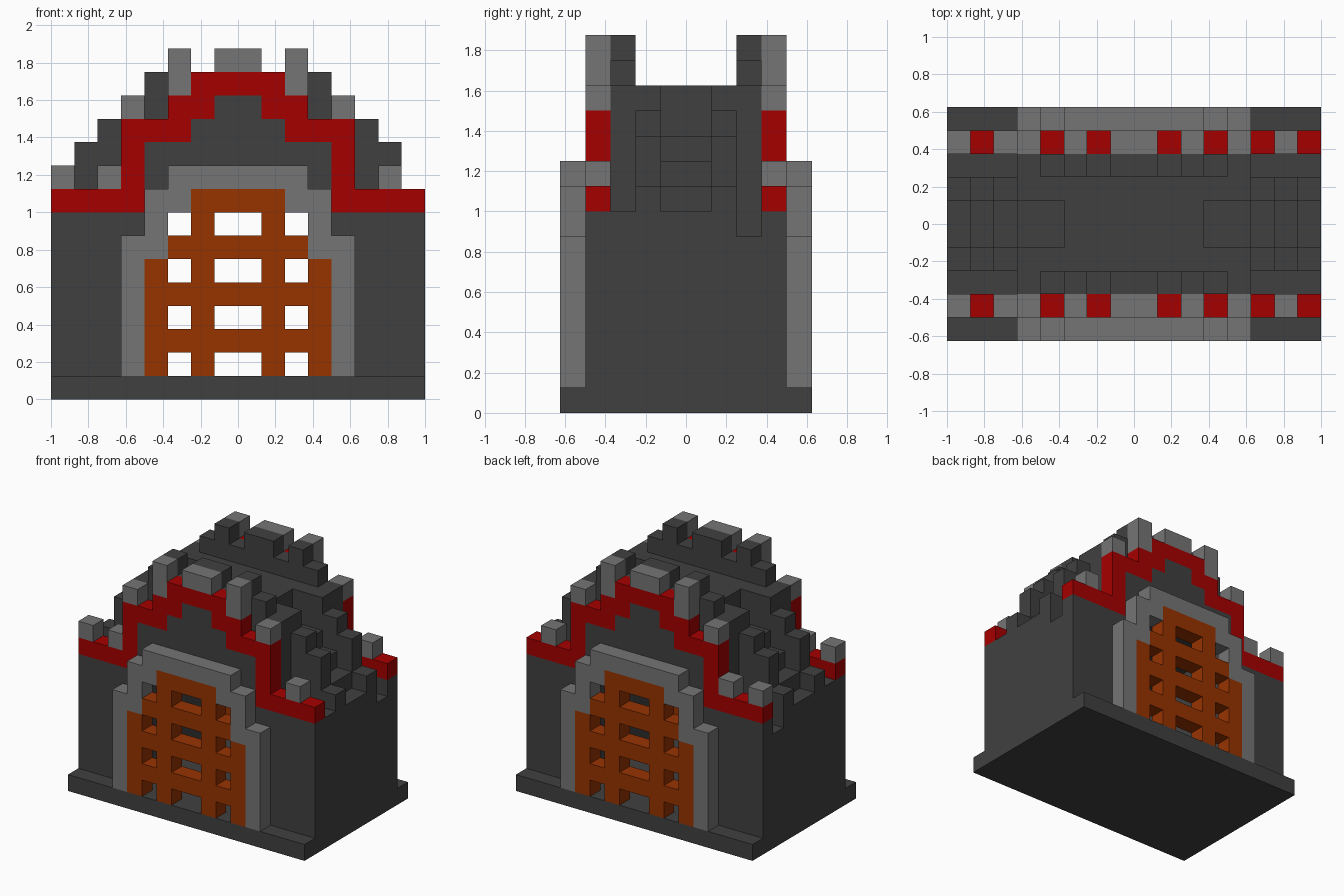
import bpy
import bmesh
from mathutils import Vector

cube = bpy.data.objects.get("Cube")
if cube:
    bpy.data.objects.remove(cube, do_unlink=True)

U = 0.125  # size of one building block


def material(name, rgb):
    mat = bpy.data.materials.new(name)
    mat.use_nodes = True
    mat.diffuse_color = (*rgb, 1)
    mat.node_tree.nodes["Principled BSDF"].inputs["Base Color"].default_value = (*rgb, 1)
    return mat


DARK = material("dark stone", (0.051, 0.051, 0.051))
LIGHT = material("light stone", (0.178, 0.178, 0.178))
RED = material("red trim", (0.38, 0.0, 0.0))
WOOD = material("gate wood", (0.31, 0.033, 0.0))


def cells(columns, y0, y1, mirror=True):
    """Block cells of (x0, x1, z0, z1) columns between two depths, mirrored in x."""
    out = set()
    for x0, x1, z0, z1 in columns:
        for x in range(x0, x1):
            for y in range(y0, y1):
                for z in range(z0, z1):
                    out.add((x, y, z))
                    if mirror:
                        out.add((-x - 1, y, z))
    return out


def both_sides(columns, y0, y1, mirror=True):
    return cells(columns, y0, y1, mirror) | cells(columns, -y1, -y0, mirror)


def build(name, filled, mat):
    """Make the outer skin of a set of cells, merged into large flat faces."""
    bm = bmesh.new()
    verts = {}
    for cell in filled:
        for axis in range(3):
            for side in (0, 1):
                near = list(cell)
                near[axis] += 2 * side - 1
                if tuple(near) in filled:
                    continue
                a, b = (axis + 1) % 3, (axis + 2) % 3
                ring = []
                for da, db in ((0, 0), (1, 0), (1, 1), (0, 1)):
                    p = list(cell)
                    p[axis] += side
                    p[a] += da
                    p[b] += db
                    p = tuple(p)
                    if p not in verts:
                        verts[p] = bm.verts.new(Vector(p) * U)
                    ring.append(verts[p])
                bm.faces.new(ring if side else ring[::-1])
    bmesh.ops.dissolve_limit(bm, angle_limit=0.01, verts=bm.verts[:], edges=bm.edges[:])
    mesh = bpy.data.meshes.new(name)
    bm.to_mesh(mesh)
    bm.free()
    mesh.materials.append(mat)
    obj = bpy.data.objects.new(name, mesh)
    bpy.context.collection.objects.link(obj)


# Ground slab
build("base", cells([(0, 8, 0, 1)], -5, 5), DARK)

# Outer walls with the stepped gable
build("gable_walls", both_sides(
    [(0, 1, 9, 13), (1, 2, 9, 12), (2, 4, 9, 11), (4, 8, 1, 8)], 3, 4), DARK)

# Crenellated backing behind each gable, with a gutter at the ends
backing = [(0, 1, 9, 15), (1, 2, 9, 14), (2, 3, 9, 15), (3, 4, 9, 14), (4, 5, 1, 13)]
build("gable_backing", both_sides(backing, 2, 3)
      | cells([(5, 8, 1, 8)], -3, -2) | cells([(5, 8, 1, 7)], 2, 3), DARK)

# Stepped roof over the passage
build("stepped_roof", both_sides(
    [(0, 4, 9, 13), (4, 5, 1, 13), (5, 6, 1, 12), (6, 7, 1, 11), (7, 8, 1, 9)], 1, 2), DARK)

# Stairs sunk along the middle of the roof
build("roof_channel", cells(
    [(0, 3, 9, 13), (3, 4, 9, 11), (4, 5, 1, 11), (5, 6, 1, 10),
     (6, 7, 1, 9), (7, 8, 1, 8)], -1, 1), DARK)

# Red band following the gable steps
build("red_band", both_sides(
    [(0, 1, 13, 14), (1, 2, 12, 14), (2, 3, 11, 13), (3, 4, 11, 12),
     (4, 5, 8, 12), (5, 8, 8, 9)], 3, 4), RED)

# Merlons standing on the band
build("merlons", both_sides(
    [(-8, -7, 9, 10), (-6, -5, 9, 10), (-5, -4, 12, 13), (-3, -2, 13, 15),
     (-1, 1, 14, 15), (2, 3, 13, 15), (4, 5, 12, 13), (6, 7, 9, 10)],
    3, 4, mirror=False), LIGHT)

# Stone arch and lattice gate at the front and the back
arch = [(0, 2, 9, 10), (2, 3, 8, 10), (3, 4, 6, 9), (4, 5, 1, 7)]
gate = [(1, 2, 1, 9), (3, 4, 1, 6), (0, 2, 8, 9)]
gate += [(0, 3, z, z + 1) for z in (2, 4, 6)]
for side, y in (("front", -5), ("back", 4)):
    build(side + "_arch", cells(arch, y, y + 1), LIGHT)
    build(side + "_gate", cells(gate, y, y + 1), WOOD)
